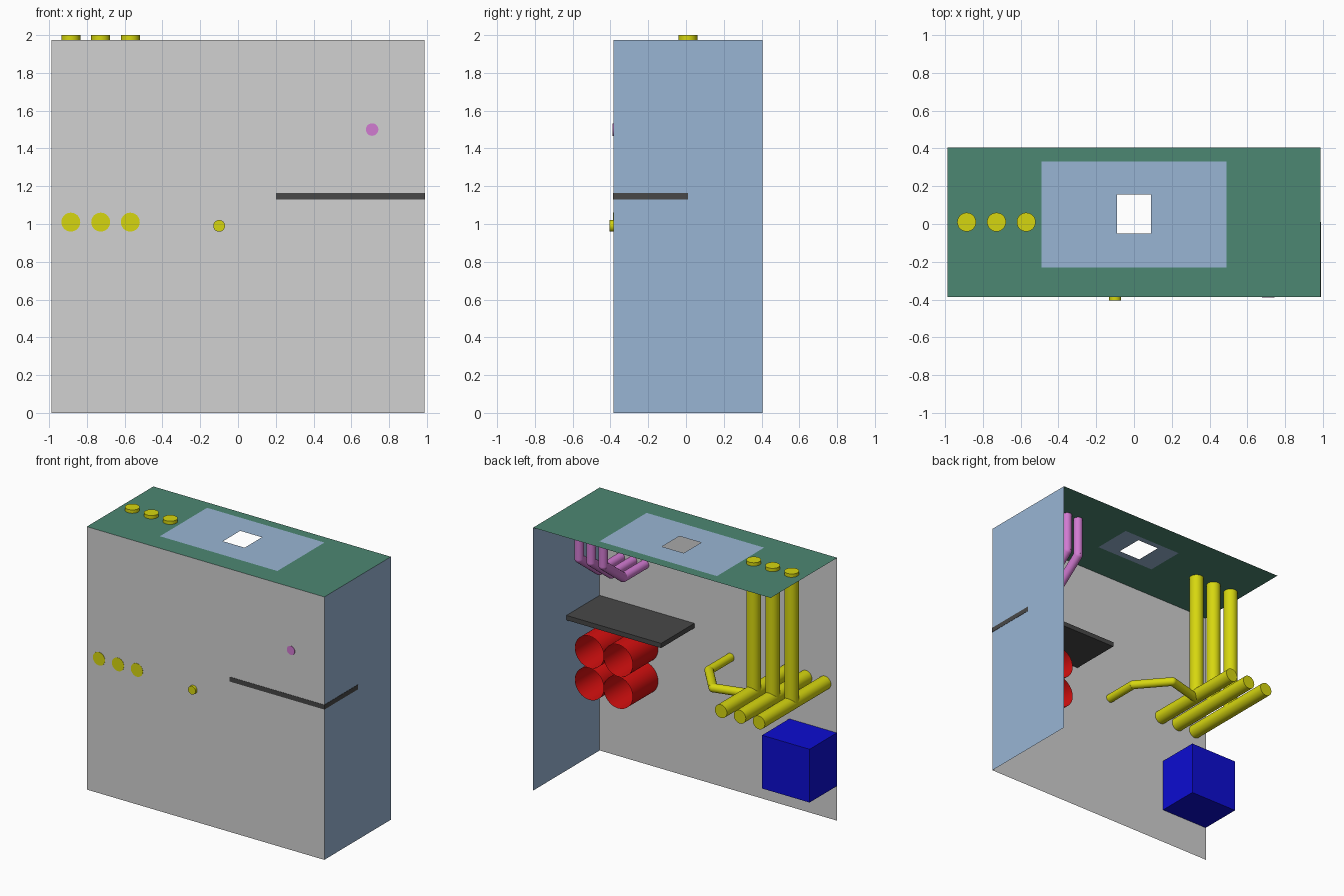
import bpy
import bmesh
from mathutils import Vector

cube = bpy.data.objects.get("Cube")
if cube:
    bpy.data.objects.remove(cube, do_unlink=True)


def make_material(name, *srgb):
    linear = [c / 12.92 if c <= 0.04 else ((c + 0.055) / 1.055) ** 2.4 for c in srgb]
    mat = bpy.data.materials.new(name)
    mat.use_nodes = True
    mat.diffuse_color = (*linear, 1)
    mat.node_tree.nodes["Principled BSDF"].inputs["Base Color"].default_value = (*linear, 1)
    return mat


grey = make_material("light_grey", 0.82, 0.82, 0.82)
pale_blue = make_material("pale_blue", 0.60, 0.71, 0.83)
green = make_material("sea_green", 0.30, 0.53, 0.45)
dark = make_material("charcoal", 0.28, 0.28, 0.28)
yellow = make_material("yellow", 0.84, 0.84, 0.06)
red = make_material("red", 0.84, 0.06, 0.06)
blue = make_material("blue", 0.05, 0.05, 0.82)
pink = make_material("orchid", 0.82, 0.48, 0.82)


def add_object(name, bm, mat, smooth=False):
    mesh = bpy.data.meshes.new(name)
    bm.to_mesh(mesh)
    bm.free()
    mesh.materials.append(mat)
    obj = bpy.data.objects.new(name, mesh)
    bpy.context.collection.objects.link(obj)
    if smooth:
        bpy.ops.object.select_all(action='DESELECT')
        obj.select_set(True)
        bpy.context.view_layer.objects.active = obj
        bpy.ops.object.shade_smooth_by_angle()
    return obj


def panel(name, corners, mat):
    bm = bmesh.new()
    bm.faces.new([bm.verts.new(c) for c in corners])
    add_object(name, bm, mat)


def box(name, lo, hi, mat):
    bm = bmesh.new()
    bmesh.ops.create_cube(bm, size=1)
    lo, hi = Vector(lo), Vector(hi)
    bmesh.ops.scale(bm, vec=hi - lo, verts=bm.verts)
    bmesh.ops.translate(bm, vec=(lo + hi) / 2, verts=bm.verts)
    add_object(name, bm, mat)


def framed_panel(name, outer, inner, z, mat):
    """Flat horizontal rectangle with a rectangular opening."""
    bm = bmesh.new()
    rings = []
    for x0, x1, y0, y1 in (outer, inner):
        rings.append([bm.verts.new((x, y, z))
                      for x, y in ((x0, y0), (x1, y0), (x1, y1), (x0, y1))])
    a, b = rings
    for i in range(4):
        j = (i + 1) % 4
        bm.faces.new((a[i], a[j], b[j], b[i]))
    add_object(name, bm, mat)


def pipe(name, points, radius, mat, capped=True):
    """Straight round segments along a path, with ball elbows at the bends."""
    bm = bmesh.new()
    points = [Vector(p) for p in points]
    for a, b in zip(points, points[1:]):
        axis = b - a
        new = bmesh.ops.create_cone(bm, cap_ends=capped, segments=32, radius1=radius,
                                    radius2=radius, depth=axis.length)["verts"]
        bmesh.ops.rotate(bm, verts=new, matrix=axis.to_track_quat('Z', 'Y').to_matrix())
        bmesh.ops.translate(bm, verts=new, vec=(a + b) / 2)
    for p in points[1:-1]:
        new = bmesh.ops.create_uvsphere(bm, u_segments=24, v_segments=12, radius=radius)["verts"]
        bmesh.ops.translate(bm, verts=new, vec=p)
    add_object(name, bm, mat, smooth=True)


W, FRONT, BACK, TOP = 0.987, -0.385, 0.405, 1.975

# Thin enclosure: front, one side and top
panel("front_panel", [(-W, FRONT, 0), (W, FRONT, 0), (W, FRONT, TOP), (-W, FRONT, TOP)], grey)
panel("left_side_panel", [(W, FRONT, 0), (W, BACK, 0), (W, BACK, TOP), (W, FRONT, TOP)], pale_blue)
framed_panel("top_panel", (-W, W, FRONT, BACK), (-0.245, 0.245, -0.10, 0.20), TOP, green)
framed_panel("top_plate", (-0.488, 0.488, -0.23, 0.33), (-0.09, 0.09, -0.05, 0.155),
             TOP + 0.002, pale_blue)

# Shelf and storage block
box("shelf", (0.20, FRONT - 0.002, 1.13), (W + 0.002, 0.01, 1.165), dark)
box("storage_block", (-W + 0.002, FRONT + 0.002, 0.26), (-0.59, -0.06, 0.66), blue)

# Three yellow tees: a riser through the top and a cross pipe
for i, x in enumerate((-0.885, -0.727, -0.57)):
    pipe(f"riser_pipe_{i}", [(x, 0.01, 1.01), (x, 0.01, 2)], 0.05, yellow)
    pipe(f"cross_pipe_{i}", [(x, FRONT - 0.002, 1.01), (x, 0.4, 1.01)], 0.05, yellow)

# Bent outlet through the front
pipe("outlet_pipe", [(-0.1, -0.405, 0.99), (-0.1, -0.13, 0.99),
                     (-0.285, 0.085, 0.99), (-0.57, 0.01, 0.99)], 0.031, yellow)

# Stack of open red tubes under the shelf
for x in (0.62, 0.86):
    for z in (0.65, 0.89):
        pipe("open_tube", [(x, FRONT + 0.002, z), (x, -0.08, z)], 0.12, red, capped=False)

# Bent pipes from the top to the front, the middle one reaching through
for x, end in ((0.61, 0.002), (0.71, -0.003), (0.81, 0.002)):
    pipe("bent_pipe", [(x, 0.11, TOP - 0.002), (x, 0.11, 1.68),
                       (x, -0.125, 1.5), (x, FRONT + end, 1.5)], 0.033, pink)
